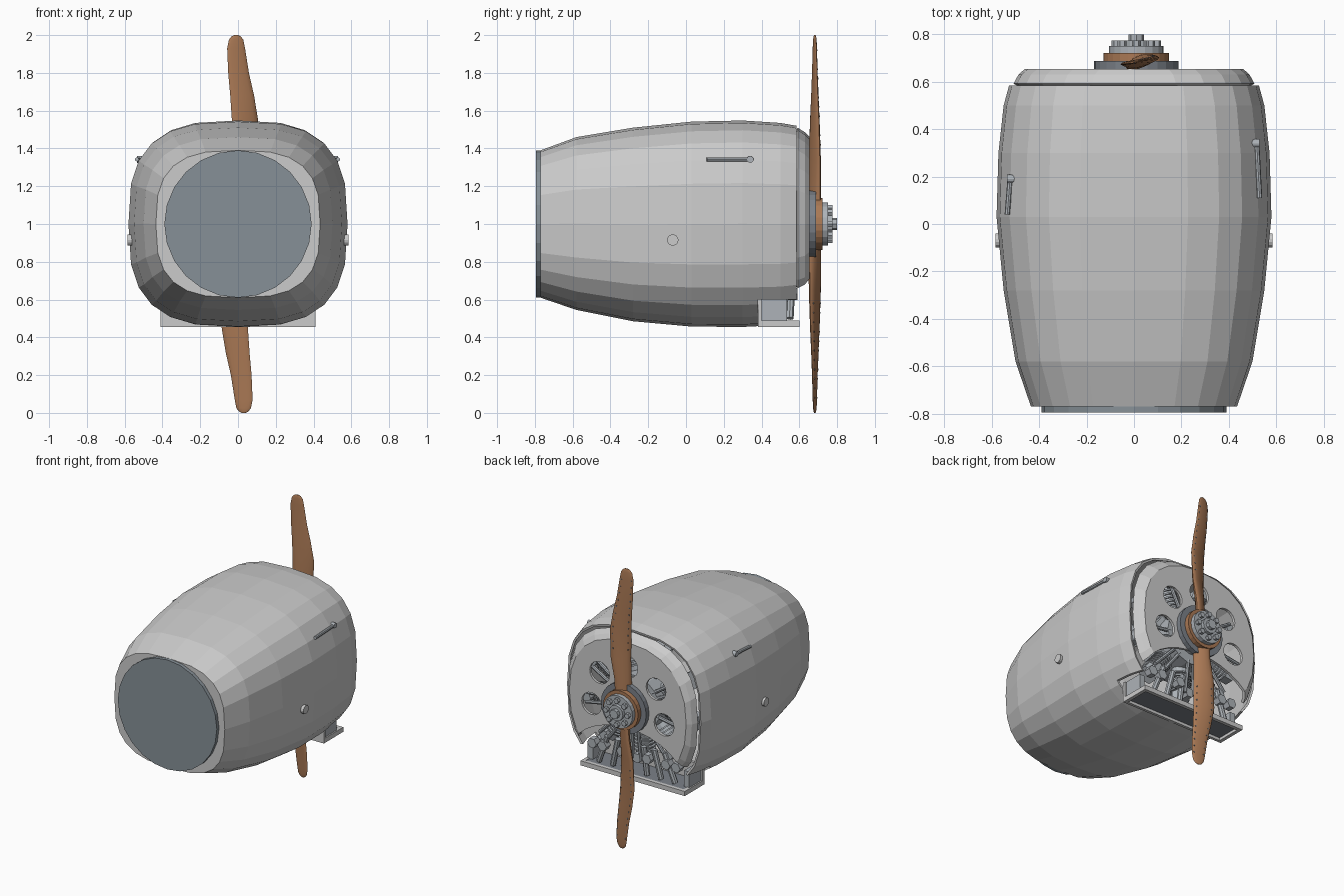
import bpy, bmesh
from math import sin, cos, pi, radians, copysign
from mathutils import Vector, Matrix

if "Cube" in bpy.data.objects:
    bpy.data.objects.remove(bpy.data.objects["Cube"])


def material(name, c):
    m = bpy.data.materials.new(name)
    m.diffuse_color = (*c, 1)
    m.use_nodes = True
    m.node_tree.nodes["Principled BSDF"].inputs["Base Color"].default_value = m.diffuse_color
    return m


wood = material("wood", (0.40, 0.19, 0.09))
slate = material("slate", (0.24, 0.28, 0.31))
steel = material("steel", (0.42, 0.45, 0.48))
dark = material("dark_metal", (0.20, 0.22, 0.25))


def finish(name, bm, mat=None):
    bmesh.ops.recalc_face_normals(bm, faces=bm.faces)
    me = bpy.data.meshes.new(name)
    bm.to_mesh(me)
    bm.free()
    ob = bpy.data.objects.new(name, me)
    bpy.context.collection.objects.link(ob)
    if mat:
        me.materials.append(mat)
    return ob


def bars(name, items, n=16, mat=None):
    """One object made of cylinders (r, start, end) or cones (r, start, end, r2)."""
    bm = bmesh.new()
    for r, a, b, *r2 in items:
        a, b = Vector(a), Vector(b)
        d = b - a
        mtx = Matrix.Translation((a + b) / 2) @ d.to_track_quat('Z', 'X').to_matrix().to_4x4()
        bmesh.ops.create_cone(bm, cap_ends=True, segments=n, radius1=r,
                              radius2=r2[0] if r2 else r, depth=d.length, matrix=mtx)
    return finish(name, bm, mat)


def boxes(name, items, mat=None):
    """One object made of boxes (x0, x1, y0, y1, z0, z1)."""
    bm = bmesh.new()
    for x0, x1, y0, y1, z0, z1 in items:
        mtx = Matrix.Translation(((x0 + x1) / 2, (y0 + y1) / 2, (z0 + z1) / 2)) @ \
            Matrix.Diagonal((x1 - x0, y1 - y0, z1 - z0, 1))
        bmesh.ops.create_cube(bm, size=1, matrix=mtx)
    return finish(name, bm, mat)


def loft(name, rings, caps, mat=None):
    bm = bmesh.new()
    vs = [[bm.verts.new(p) for p in ring] for ring in rings]
    n = len(vs[0])
    for a, b in zip(vs, vs[1:]):
        for i in range(n):
            bm.faces.new((a[i], a[(i + 1) % n], b[(i + 1) % n], b[i]))
    for k in caps:
        bm.faces.new(vs[k])
    return finish(name, bm, mat)


def squircle(y, hw, z0, z1, e, n=24):
    """Rounded-square ring across the y axis."""
    f = lambda v: copysign(abs(v) ** e, v) if abs(v) > 1e-6 else 0
    return [(hw * f(cos(t)), y, (z0 + z1) / 2 + (z1 - z0) / 2 * f(sin(t)))
            for t in (2 * pi * i / n for i in range(n))]


def shell_and_cut(ob, thick, cutters):
    bpy.context.view_layer.objects.active = ob
    m = ob.modifiers.new("shell", 'SOLIDIFY')
    m.thickness, m.offset = thick, -1
    bpy.ops.object.modifier_apply(modifier=m.name)
    for c in cutters:
        c.hide_render = True
        m = ob.modifiers.new("cut", 'BOOLEAN')
        m.operation, m.solver, m.object = 'DIFFERENCE', 'EXACT', c
        bpy.ops.object.modifier_apply(modifier=m.name)
        bpy.data.objects.remove(c)


# Main cowling: lofted rounded-square barrel, cut away low near the propeller
profile = [(-.77, .435, .61, 1.39), (-.58, .50, .545, 1.46), (-.28, .55, .485, 1.51),
           (.03, .58, .457, 1.542), (.3, .572, .455, 1.548), (.5, .55, .465, 1.535),
           (.585, .527, .48, 1.52)]
cowling = loft("cowling", [squircle(*p, .69) for p in profile], [0])
shell_and_cut(cowling, .015, [boxes("cowling_cutter", [(-1, 1, .38, .8, .2, .6)])])

# Rear closing disc
bars("rear_disc", [(.39, (0, -.795, 1), (0, -.765, 1))], 24, slate)

# Nose ring with face plate: five round holes and an open arch underneath
nose = loft("nose_plate", [squircle(.592, .508, .49, 1.51, .78), squircle(.63, .488, .51, 1.485, .8),
                           squircle(.655, .46, .54, 1.46, .85)], [2])
holes = [(.29 * cos(radians(a)), 1 + .29 * sin(radians(a))) for a in range(-10, 191, 50)]
arch = bars("arch_cutter", [(1, (0, -.5, 0), (0, .5, 0))], 32)
arch.data.transform(Matrix.Translation((0, .65, .54)) @ Matrix.Diagonal((.46, .5, .31, 1)))
shell_and_cut(nose, .02, [
    bars("hole_cutter", [(.078, (x, .5, z), (x, .8, z)) for x, z in holes], 20),
    arch, boxes("nose_cutter", [(-1, 1, .5, .8, .2, .64)])])

# Side latches and round buttons
for side, hx, y0, y1 in ((1, .525, .11, .34), (-1, .53, .04, .19)):
    tag = "right" if side > 0 else "left"
    x0, x1 = side * (hx + .005), side * (hx - .007)
    bars(tag + "_latch_rod", [(.011, (x0, y0, 1.342), (x1, y1, 1.342))], 8, steel)
    bars(tag + "_latch_knob", [(.018, (x1 - side * .04, y1, 1.342), (x1 + side * .012, y1, 1.342))], 12, steel)
    bars(tag + "_button", [(.03, (side * .555, -.07, .915), (side * .585, -.07, .915))], 14)

# Lower tray: frame rails, dark floor and end blocks
boxes("tray_frame", [(-.41, .41, .575, .60, .455, .488), (-.41, .41, .38, .40, .455, .60),
                     (-.41, -.385, .40, .575, .455, .488), (.385, .41, .40, .575, .455, .488)])
boxes("tray_floor", [(-.385, .385, .40, .575, .475, .485)], dark)
boxes("tray_end_blocks", [(s - .02, s + .02, .39, .535, .485, .60) for s in (-.38, .38)], steel)

# Radial engine behind the plate
bars("crankcase", [(.2, (0, .3, 1), (0, .58, 1)), (.13, (0, .58, 1), (0, .65, 1))], 18, steel)
barrels, heads, rods = [], [], []
for i in range(9):
    a = -pi / 2 + 2 * pi * i / 9
    at = lambda r, y, s=0: (r * cos(a) - s * sin(a), y, 1 + r * sin(a) + s * cos(a))
    barrels.append((.055, at(.18, .46), at(.41, .46)))
    barrels += [(.072, at(r, .46), at(r + .01, .46)) for r in (.23, .255, .28, .305, .33, .355)]
    heads.append((.065, at(.37, .46), at(.43, .46)))
    heads.append((.035, at(.40, .46), at(.40, .56)))
    for s in (-.035, .035):
        rods.append((.013, at(.17, .57, s * .6), at(.41, .555, s)))
bars("engine_cylinders", barrels, 12, steel)
bars("engine_heads", heads, 6, steel)
bars("push_rods", rods, 8, steel)

# Pipes and valve bits seen in the lower opening
bars("intake_pipes", [(.02, (x, .55, .50), (x * .75, .56, .70)) for x in (-.3, -.19, -.08, .08, .19, .3)], 8, steel)
bars("pipe_nuts", [(.036, (x, .54, .63), (x, .59, .63)) for x in (-.33, -.25, -.1, .1, .25, .33)], 6, steel)

# Propeller: lofted blades, twisted and swept, second one turned half a circle
CX, PY = .01, .682
sections = [(0, 0, .11, .05, 30), (.2, .008, .112, .048, 29), (.35, .025, .135, .04, 23),
            (.55, .027, .145, .03, 17), (.68, .012, .13, .025, 14), (.8, -.007, .112, .02, 12),
            (.93, -.02, .096, .016, 10), (.975, -.02, .078, .014, 10), (.993, -.02, .05, .01, 10),
            (1, -.02, .02, .006, 10)]


def on_blade(sec, s, t, flip):
    """Point on a blade section: s along the chord, t through the thickness."""
    r, xc, chord, th, ang = sec
    a = radians(ang)
    u, v = s * chord / 2, t * th / 2
    return (CX + flip * (xc + u * cos(a) - v * sin(a)), PY + u * sin(a) + v * cos(a), 1 + flip * r)


def section_at(r):
    for p, q in zip(sections, sections[1:]):
        if p[0] <= r <= q[0]:
            k = (r - p[0]) / (q[0] - p[0])
            return [x + (y - x) * k for x, y in zip(p, q)]


rivets = []
for flip, tag in ((1, "upper"), (-1, "lower")):
    rings = [[on_blade(s, cos(2 * pi * i / 14), sin(2 * pi * i / 14), flip) for i in range(14)]
             for s in sections]
    blade = loft(tag + "_blade", rings, [0, -1], wood)
    bpy.ops.object.select_all(action='DESELECT')
    blade.select_set(True)
    bpy.context.view_layer.objects.active = blade
    bpy.ops.object.shade_smooth_by_angle(angle=radians(40))
    # Rows of tiny rivets along both blade edges
    for k in range(11):
        for s in (-.72, .72):
            x, y, z = on_blade(section_at(.42 + k * .05), s, .69, flip)
            rivets.append((.005, (x, y - .004, z), (x, y + .002, z)))
bars("blade_rivets", rivets, 6, dark)

# Hub stack: dark back plate, wooden boss, flange, bolts, nut and shaft


def hub(name, r, y0, y1, n, mat):
    bars(name, [(r, (CX, y0, 1), (CX, y1, 1))], n, mat)


hub("hub_back_plate", .178, .65, .688, 24, dark)
hub("hub_boss", .138, .66, .722, 24, wood)
hub("hub_flange", .115, .72, .752, 20, steel)
hub("hub_collar", .055, .75, .775, 12, steel)
hub("hub_shaft", .033, .77, .80, 8, steel)
bars("hub_bolts", [(.019, (CX + .085 * cos(a), .745, 1 + .085 * sin(a)),
                    (CX + .085 * cos(a), .775, 1 + .085 * sin(a)))
                   for a in (2 * pi * i / 8 for i in range(8))], 6, steel)
